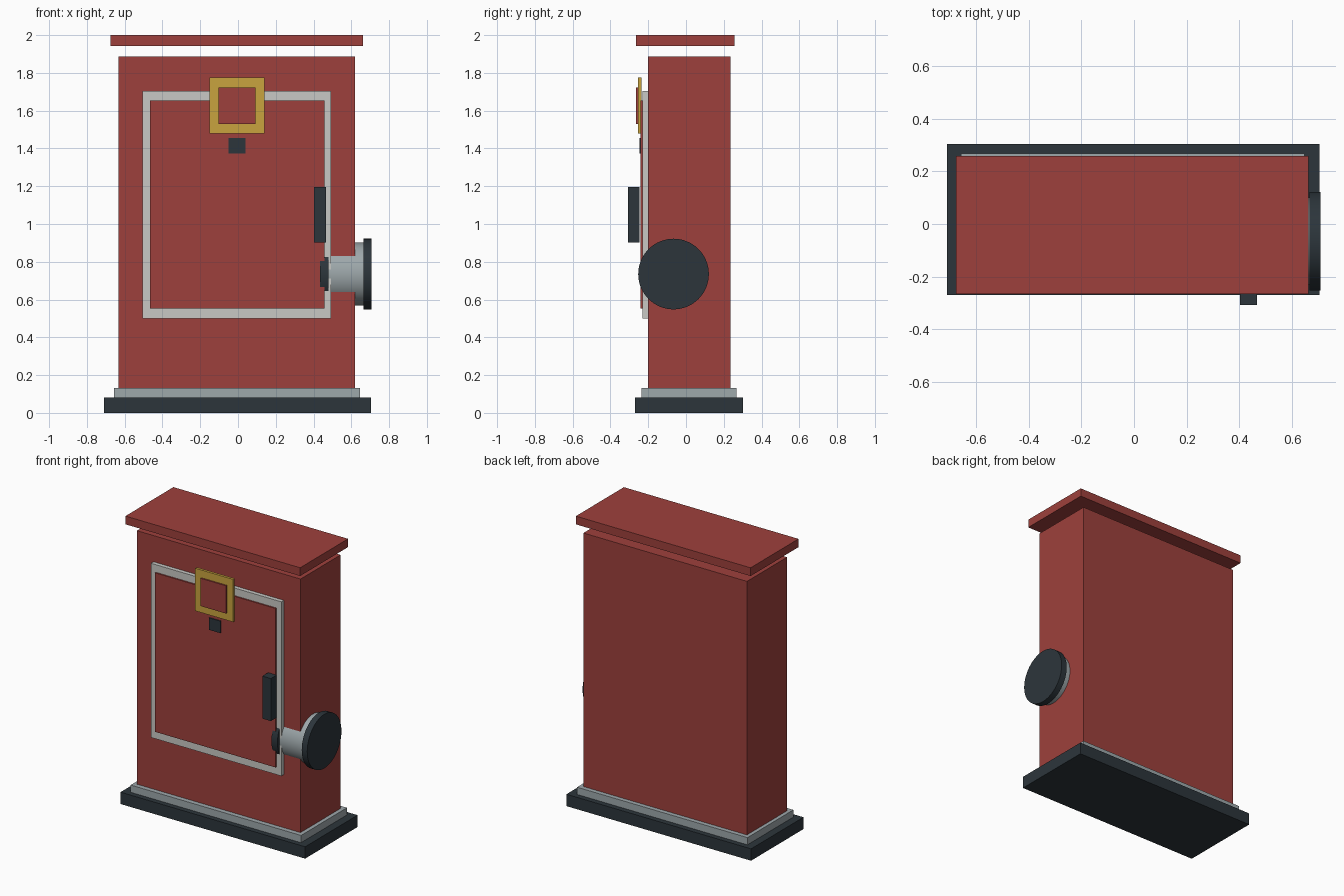
import bpy
import math

if "Cube" in bpy.data.objects:
    bpy.data.objects.remove(bpy.data.objects["Cube"])


def lin(c):
    c /= 255
    return c / 12.92 if c <= 0.04045 else ((c + 0.055) / 1.055) ** 2.4


def material(name, r, g, b):
    m = bpy.data.materials.new(name)
    m.diffuse_color = (lin(r), lin(g), lin(b), 1)
    m.use_nodes = True
    m.node_tree.nodes["Principled BSDF"].inputs["Base Color"].default_value = m.diffuse_color
    return m


RED = material("brick_red", 158, 64, 60)
DARK = material("dark_slate", 44, 53, 59)
GREY = material("steel_grey", 158, 168, 171)
PALE = material("pale_grey", 201, 201, 197)
GOLD = material("gold", 201, 164, 62)


def box(name, mat, x, y, z):
    """Box from (min, max) ranges on each axis."""
    mid = [(a + b) / 2 for a, b in (x, y, z)]
    bpy.ops.mesh.primitive_cube_add(size=1, location=mid)
    o = bpy.context.object
    o.name = name
    o.scale = [b - a for a, b in (x, y, z)]
    bpy.ops.object.transform_apply(location=False, rotation=False, scale=True)
    o.data.materials.append(mat)
    return o


def disc(name, mat, x, radius):
    """Cylinder along x on the shared wheel axis."""
    bpy.ops.mesh.primitive_cylinder_add(
        vertices=64, radius=radius, depth=x[1] - x[0],
        location=((x[0] + x[1]) / 2, -0.066, 0.735),
        rotation=(0, math.pi / 2, 0))
    o = bpy.context.object
    o.name = name
    o.data.materials.append(mat)
    bpy.ops.object.shade_smooth_by_angle(angle=math.radians(40))
    return o


# Stepped base, cabinet body and raised lid
box("base_plinth", DARK, (-0.71, 0.703), (-0.27, 0.303), (0, 0.082))
box("upper_plinth", GREY, (-0.657, 0.647), (-0.235, 0.267), (0.082, 0.132))
box("cabinet_body", RED, (-0.632, 0.62), (-0.202, 0.236), (0.132, 1.886))
box("lid", RED, (-0.675, 0.662), (-0.266, 0.258), (1.943, 2.0))

# Door: pale surround plate with a red panel on it
box("door_surround", PALE, (-0.505, 0.493), (-0.23, -0.20), (0.5, 1.705))
box("door_panel", RED, (-0.467, 0.457), (-0.24, -0.22), (0.553, 1.653))

# Badge: gold plate with a red centre, and a small dark plate below
box("badge_plate", GOLD, (-0.15, 0.14), (-0.254, -0.236), (1.48, 1.775))
box("badge_centre", RED, (-0.102, 0.093), (-0.264, -0.25), (1.53, 1.722))
box("keyhole_plate", DARK, (-0.05, 0.039), (-0.247, -0.236), (1.373, 1.456))

# Door handle
box("door_handle", DARK, (0.402, 0.467), (-0.308, -0.245), (0.903, 1.197))

# Spool through the side: grey drum between two dark flanges
disc("spool_drum", GREY, (0.47, 0.675), 0.166)
disc("spool_inner_flange", DARK, (0.433, 0.479), 0.187)
disc("spool_outer_flange", DARK, (0.665, 0.707), 0.187)
